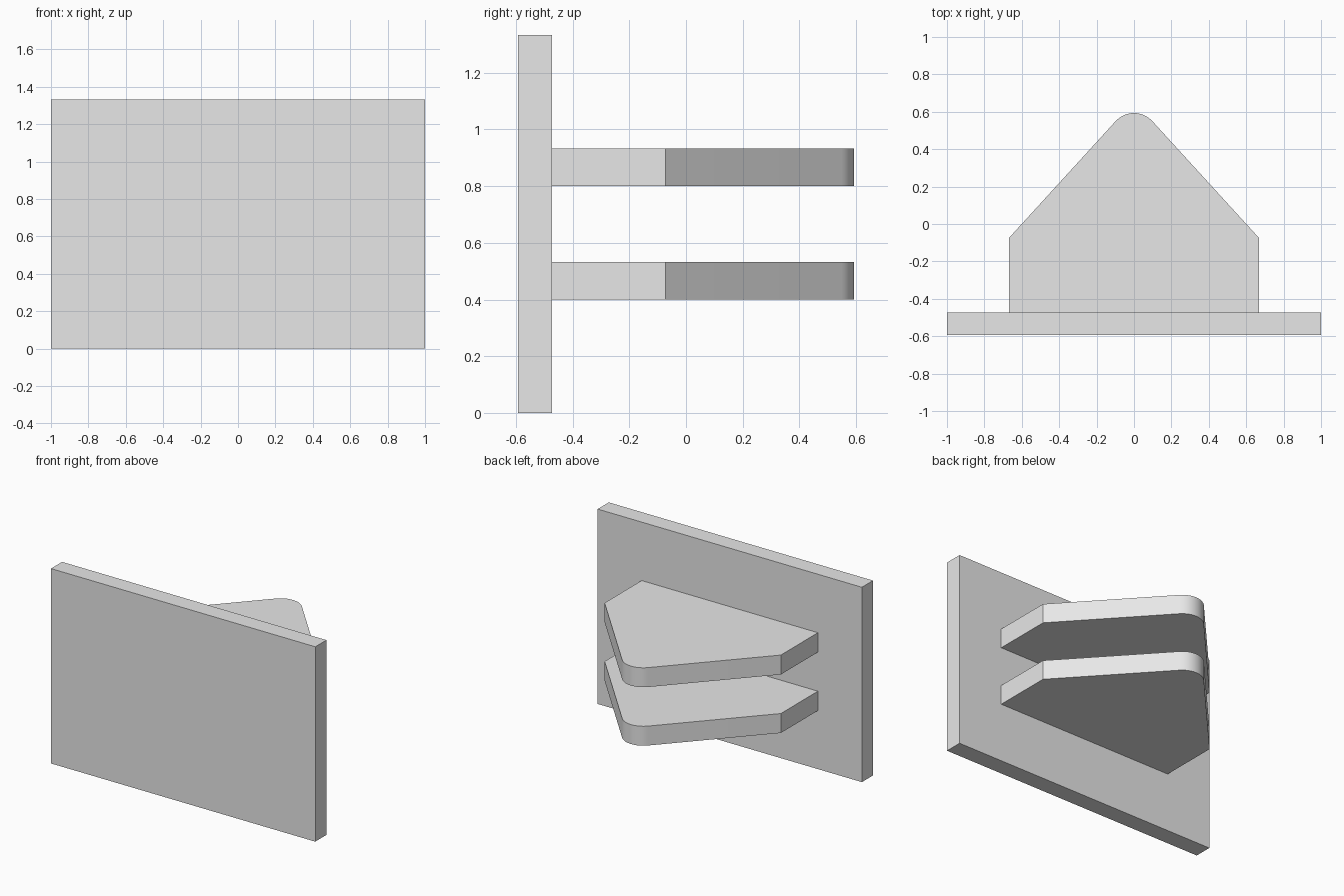
import bpy
import bmesh
from math import atan2, cos, sin, pi
from mathutils import Vector

default = bpy.data.objects.get("Cube")
if default:
    bpy.data.objects.remove(default, do_unlink=True)

# One plain grey for every part
grey = bpy.data.materials.new("light grey")
grey.use_nodes = True
colour = (0.8, 0.8, 0.8, 1)
grey.diffuse_color = colour
grey.node_tree.nodes["Principled BSDF"].inputs["Base Color"].default_value = colour


def extrude_outline(name, outline, bottom, height):
    """Solid from a counter-clockwise xy outline, extruded upward."""
    bm = bmesh.new()
    base = bm.faces.new([bm.verts.new((x, y, bottom)) for x, y in outline])
    top = bmesh.ops.extrude_face_region(bm, geom=[base], use_keep_orig=True)
    verts = [v for v in top["geom"] if isinstance(v, bmesh.types.BMVert)]
    bmesh.ops.translate(bm, verts=verts, vec=Vector((0, 0, height)))
    bmesh.ops.recalc_face_normals(bm, faces=bm.faces)
    mesh = bpy.data.meshes.new(name)
    bm.to_mesh(mesh)
    bm.free()
    mesh.materials.append(grey)
    obj = bpy.data.objects.new(name, mesh)
    bpy.context.collection.objects.link(obj)
    bpy.ops.object.select_all(action="DESELECT")
    obj.select_set(True)
    bpy.context.view_layer.objects.active = obj
    bpy.ops.object.shade_smooth_by_angle(angle=pi / 6)
    return obj


# Upright mounting plate
FRONT, PLATE_BACK, TIP = -0.593, -0.473, 0.593
extrude_outline("mounting_plate",
                [(-1, FRONT), (1, FRONT), (1, PLATE_BACK), (-1, PLATE_BACK)],
                0, 1.333)

# Bracket outline: straight sides, tapering to a rounded tip
HALF, SHOULDER, RADIUS, STEPS = 0.667, -0.073, 0.133, 16
start = atan2(0.673, 0.74)  # tangent point of the sloping side
arc = []
for i in range(STEPS + 1):
    a = start + (pi - 2 * start) * i / STEPS
    arc.append((RADIUS * cos(a), TIP - RADIUS + RADIUS * sin(a)))
outline = ([(-HALF, PLATE_BACK), (HALF, PLATE_BACK), (HALF, SHOULDER)]
           + arc + [(-HALF, SHOULDER)])

# Two identical horizontal brackets
for name, bottom in (("lower_bracket", 0.4), ("upper_bracket", 0.8)):
    extrude_outline(name, outline, bottom, 0.133)
